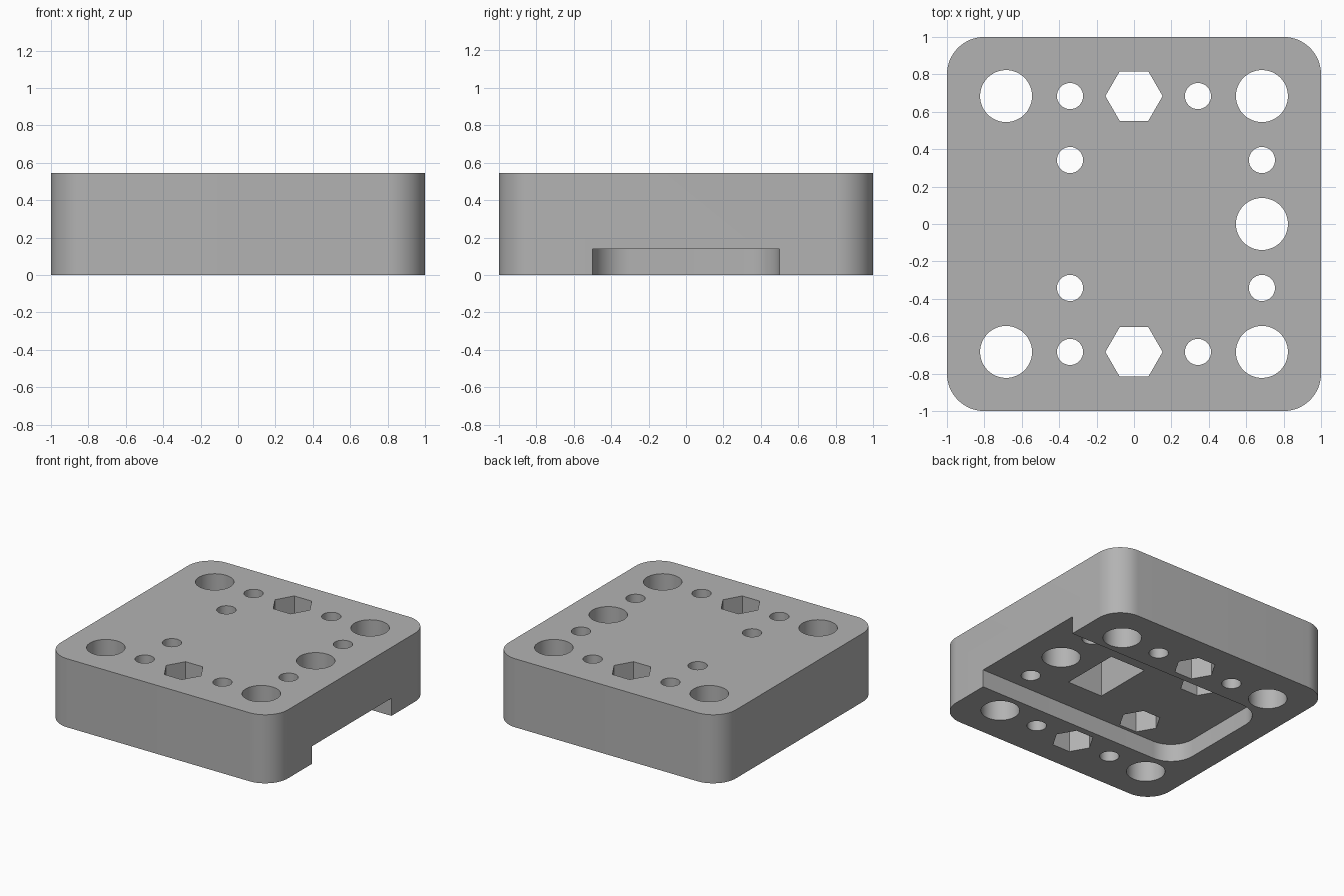
import bpy, bmesh
from math import cos, sin, pi, radians

default = bpy.data.objects.get("Cube")
if default:
    bpy.data.objects.remove(default, do_unlink=True)

HEIGHT = 0.545
SLOT_TOP = 0.14
TRAP_TOP = 0.36
POCKET_TOP = 0.45
OUT = 0.1            # how far cutters reach past the surface
BIG_R, SMALL_R, HEX_R = 0.139, 0.07, 0.153
PITCH = 0.342        # hole grid spacing
EDGE = 2 * PITCH

grey = bpy.data.materials.new("plain grey")
grey.use_nodes = True
colour = (0.45, 0.45, 0.45, 1)
grey.diffuse_color = colour
grey.node_tree.nodes["Principled BSDF"].inputs["Base Color"].default_value = colour


def prism(name, outline, z0, z1):
    """Extrude a flat outline from z0 to z1."""
    bm = bmesh.new()
    face = bm.faces.new([bm.verts.new((x, y, z0)) for x, y in outline])
    moved = bmesh.ops.extrude_face_region(bm, geom=[face])["geom"]
    verts = [v for v in moved if isinstance(v, bmesh.types.BMVert)]
    bmesh.ops.translate(bm, vec=(0, 0, z1 - z0), verts=verts)
    bmesh.ops.recalc_face_normals(bm, faces=bm.faces)
    mesh = bpy.data.meshes.new(name)
    bm.to_mesh(mesh)
    bm.free()
    mesh.materials.append(grey)
    obj = bpy.data.objects.new(name, mesh)
    bpy.context.collection.objects.link(obj)
    return obj


def ring(x, y, radius, sides):
    return [(x + radius * cos(2 * pi * i / sides), y + radius * sin(2 * pi * i / sides))
            for i in range(sides)]


def rounded_rect(x0, x1, y0, y1, r, steps=16):
    centres = [(x1 - r, y1 - r), (x0 + r, y1 - r), (x0 + r, y0 + r), (x1 - r, y0 + r)]
    return [(cx + r * cos(pi / 2 * (k + i / steps)), cy + r * sin(pi / 2 * (k + i / steps)))
            for k, (cx, cy) in enumerate(centres) for i in range(steps + 1)]


# Body with rounded upright corners
body = prism("mounting_block", rounded_rect(-1, 1, -1, 1, 0.2), 0, HEIGHT)


def cut(name, outline, z0, z1):
    """Subtract a prism from the body."""
    cutter = prism(name, outline, z0, z1)
    cutter.hide_render = True
    mod = body.modifiers.new(name, "BOOLEAN")
    mod.operation = "DIFFERENCE"
    mod.solver = "EXACT"
    mod.object = cutter
    bpy.ops.object.select_all(action="DESELECT")
    bpy.context.view_layer.objects.active = body
    body.select_set(True)
    bpy.ops.object.modifier_apply(modifier=mod.name)
    bpy.data.objects.remove(cutter, do_unlink=True)


# Underside channel, open on one side and rounded at the closed end
cut("channel", rounded_rect(-0.8, 1.5, -0.5, 0.5, 0.2), -OUT, SLOT_TOP)

# Blind rectangular pocket in the channel roof
cut("pocket", [(0.105, -0.24), (0.415, -0.24), (0.415, 0.24), (0.105, 0.24)], OUT, POCKET_TOP)

# Large through holes: four corners and one side
for x, y in [(sx * EDGE, sy * EDGE) for sx in (-1, 1) for sy in (-1, 1)] + [(EDGE, 0)]:
    cut("large_hole", ring(x, y, BIG_R, 48), -OUT, HEIGHT + OUT)

for side in (-1, 1):
    # Hexagonal through holes at front and back
    cut("hex_hole", ring(0, side * EDGE, HEX_R, 6), -OUT, HEIGHT + OUT)
    # Hexagonal nut traps above the channel
    cut("nut_trap", ring(-PITCH, side * PITCH, HEX_R, 6), OUT, TRAP_TOP)
    # Small through holes
    for x, y in ((-PITCH, EDGE), (PITCH, EDGE), (-PITCH, PITCH), (EDGE, PITCH)):
        cut("small_hole", ring(x, side * y, SMALL_R, 32), -OUT, HEIGHT + OUT)

bpy.ops.object.shade_smooth_by_angle(angle=radians(30))
